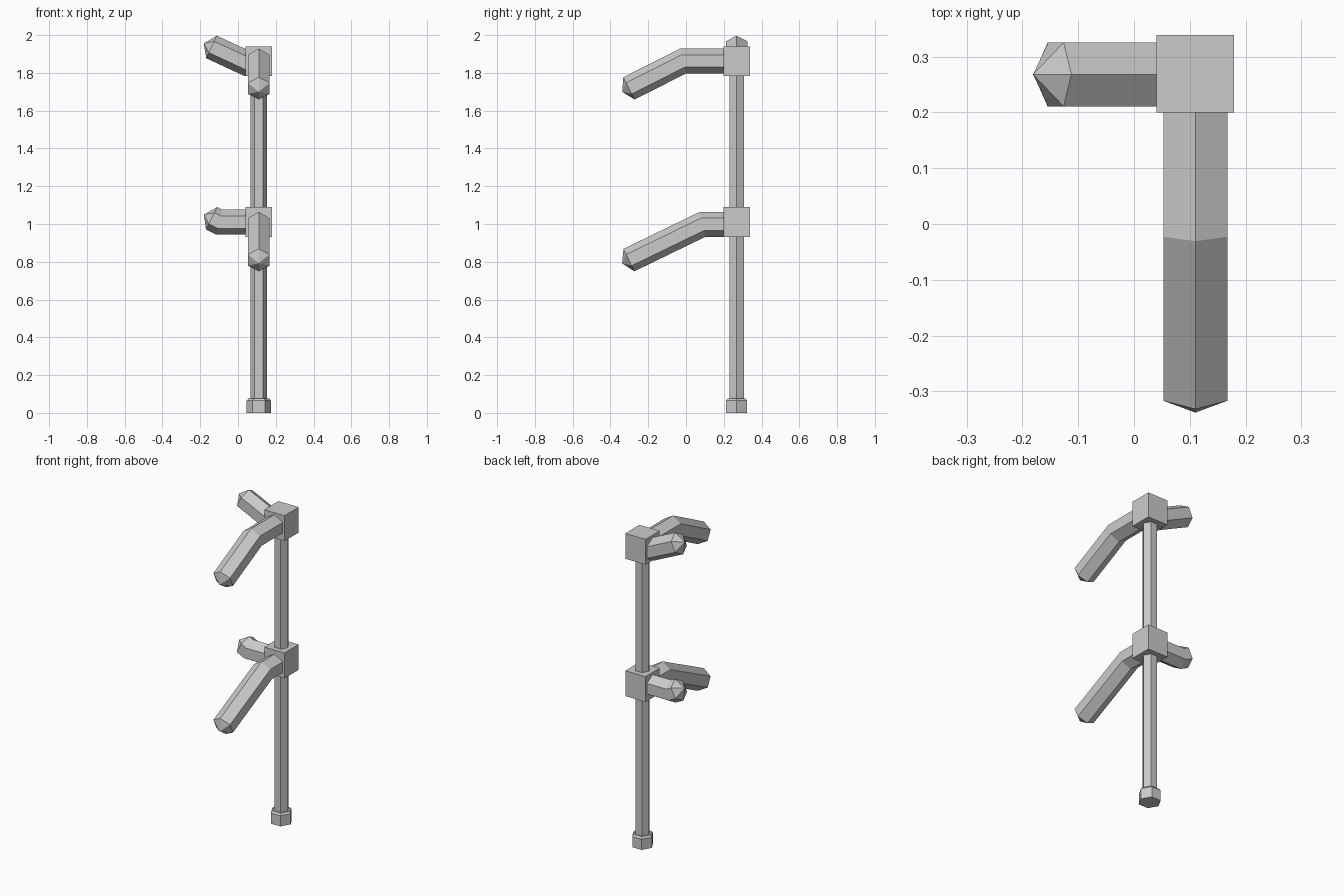
import bpy, bmesh
from math import pi, cos, sin
from mathutils import Vector

if "Cube" in bpy.data.objects:
    bpy.data.objects.remove(bpy.data.objects["Cube"])

grey = bpy.data.materials.new("light grey")
grey.use_nodes = True
colour = (0.6, 0.6, 0.6, 1)
grey.diffuse_color = colour
grey.node_tree.nodes["Principled BSDF"].inputs["Base Color"].default_value = colour

CX, CY = 0.11, 0.268     # axis of the pole
UP = Vector((0, 0, 1))


def finish(name, bm):
    bmesh.ops.recalc_face_normals(bm, faces=bm.faces)
    mesh = bpy.data.meshes.new(name)
    bm.to_mesh(mesh)
    bm.free()
    mesh.materials.append(grey)
    obj = bpy.data.objects.new(name, mesh)
    bpy.context.collection.objects.link(obj)


def skin(bm, rings):
    """Bridge successive six-sided rings."""
    for a, b in zip(rings, rings[1:]):
        for i in range(6):
            j = (i + 1) % 6
            bm.faces.new((a[i], a[j], b[j], b[i]))


def hex_column(name, levels):
    """Upright hexagonal column from (z, radius) levels."""
    bm = bmesh.new()
    rings = [[bm.verts.new((CX + r * cos(k * pi / 3), CY + r * sin(k * pi / 3), z))
              for k in range(6)] for z, r in levels]
    skin(bm, rings)
    bm.faces.new(rings[0])
    bm.faces.new(rings[-1])
    finish(name, bm)


def block(name, z):
    bm = bmesh.new()
    bmesh.ops.create_cube(bm, size=1)
    bmesh.ops.scale(bm, vec=(0.139, 0.139, 0.157), verts=bm.verts)
    bmesh.ops.translate(bm, vec=(CX, 0.269, z), verts=bm.verts)
    finish(name, bm)


def arm(name, points, tip, radius=0.066):
    """Mitred hexagonal bar, ridge upward, ending in a pointed cap."""
    pts = [Vector(p) for p in points]
    dirs = [(b - a).normalized() for a, b in zip(pts, pts[1:])]
    side = dirs[0].cross(UP).normalized()
    bm = bmesh.new()
    rings = []
    for n, p in enumerate(pts):
        d0, d1 = dirs[max(n - 1, 0)], dirs[min(n, len(dirs) - 1)]
        tangent = (d0 + d1).normalized()
        up = side.cross(tangent) / tangent.dot(d1)
        rings.append([bm.verts.new(p + radius * (cos(k * pi / 3) * up + sin(k * pi / 3) * side))
                      for k in range(6)])
    skin(bm, rings)
    bm.faces.new(rings[0])
    apex = bm.verts.new(pts[-1] + dirs[-1] * tip)
    for i in range(6):
        bm.faces.new((rings[-1][i], rings[-1][(i + 1) % 6], apex))
    finish(name, bm)


# Pole and foot
hex_column("pole", [(0.03, 0.044), (1.85, 0.044)])
hex_column("foot", [(0, 0.064), (0.066, 0.064), (0.077, 0.054)])

# Joint blocks
block("upper_block", 1.862)
block("lower_block", 1.011)

# Arms reaching forward
for name, bend_y, z, end_z in (("upper", -0.015, 1.863, 1.718), ("lower", 0.087, 0.998, 0.809)):
    arm(name + "_front_arm", [(CX, CY, z), (CX, bend_y, z), (CX, -0.302, end_z)], 0.04)

# Arms reaching to the right
arm("upper_side_arm", [(0.065, CY, 1.842), (-0.14, CY, 1.937)], 0.045)
arm("lower_side_arm", [(CX, CY, 1.01), (-0.1, CY, 1.01), (-0.14, CY, 1.03)], 0.045)
